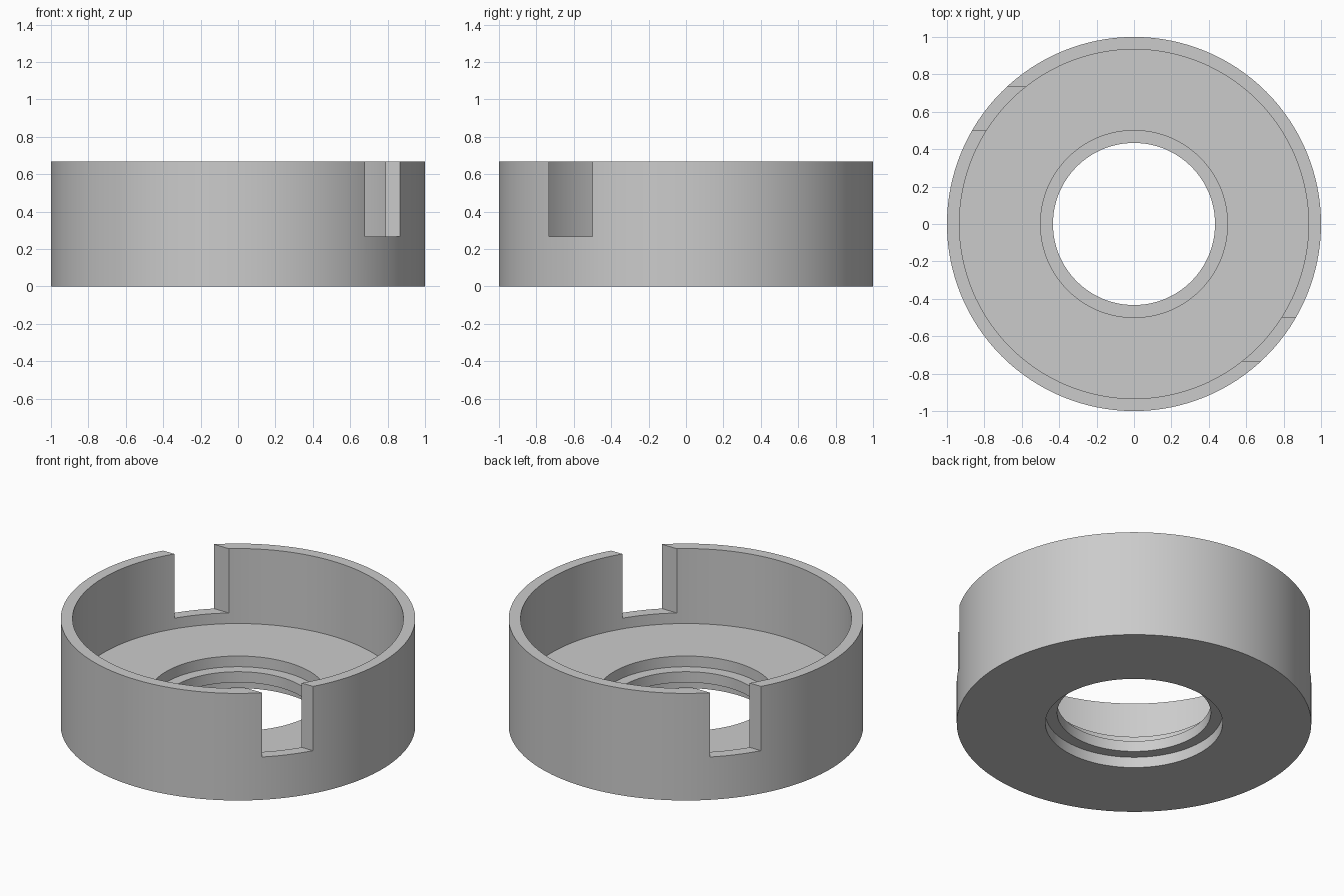
import bpy
import bmesh
import math
from mathutils import Matrix, Vector

cube = bpy.data.objects.get("Cube")
if cube:
    bpy.data.objects.remove(cube, do_unlink=True)

WALL = 1 / 15          # wall, lip and step thickness
HEIGHT = 10 * WALL
SEGMENTS = 128

grey = bpy.data.materials.new("plain grey")
grey.use_nodes = True
colour = (0.6, 0.6, 0.6, 1)
grey.diffuse_color = colour
grey.node_tree.nodes["Principled BSDF"].inputs["Base Color"].default_value = colour


def finish(bm, name):
    """Turn a bmesh into a scene object."""
    bmesh.ops.recalc_face_normals(bm, faces=bm.faces)
    mesh = bpy.data.meshes.new(name)
    bm.to_mesh(mesh)
    bm.free()
    obj = bpy.data.objects.new(name, mesh)
    mesh.materials.append(grey)
    bpy.context.collection.objects.link(obj)
    return obj


def lathe(name, profile):
    """Spin a closed (radius, height) profile around z."""
    bm = bmesh.new()
    verts = [bm.verts.new((r, 0, z)) for r, z in profile]
    edges = [bm.edges.new((v, verts[i - 1])) for i, v in enumerate(verts)]
    bmesh.ops.spin(bm, geom=verts + edges, cent=(0, 0, 0), axis=(0, 0, 1),
                   angle=math.tau, steps=SEGMENTS, use_merge=True)
    bmesh.ops.remove_doubles(bm, verts=bm.verts, dist=1e-5)
    return finish(bm, name)


# Round cup: thin wall, thick floor, hole with a lip recessed on both sides
STEP, HOLE = 0.5, 0.5 - WALL
cup = lathe("round_cup", [
    (1, 0), (1, HEIGHT), (1 - WALL, HEIGHT), (1 - WALL, 3 * WALL),
    (STEP, 3 * WALL), (STEP, 2 * WALL), (HOLE, 2 * WALL),
    (HOLE, WALL), (STEP, WALL), (STEP, 0),
])

# Two opposite rim notches with sides parallel to x
low, high = 4 * WALL, HEIGHT + 0.2
near, far = 0.5, 11 * WALL
bm = bmesh.new()
for side in (1, -1):
    centre = Vector((side * 0.75, -side * (near + far) / 2, (low + high) / 2))
    size = Matrix.Diagonal((0.7, far - near, high - low, 1))
    bmesh.ops.create_cube(bm, size=1, matrix=Matrix.Translation(centre) @ size)
cutter = finish(bm, "notch_cutter")
cutter.hide_render = True

notches = cup.modifiers.new("notches", "BOOLEAN")
notches.operation = "DIFFERENCE"
notches.solver = "EXACT"
notches.object = cutter

bpy.ops.object.select_all(action="DESELECT")
cup.select_set(True)
bpy.context.view_layer.objects.active = cup
bpy.ops.object.modifier_apply(modifier=notches.name)
bpy.data.objects.remove(cutter, do_unlink=True)

bpy.ops.object.shade_smooth_by_angle(angle=math.radians(30))
